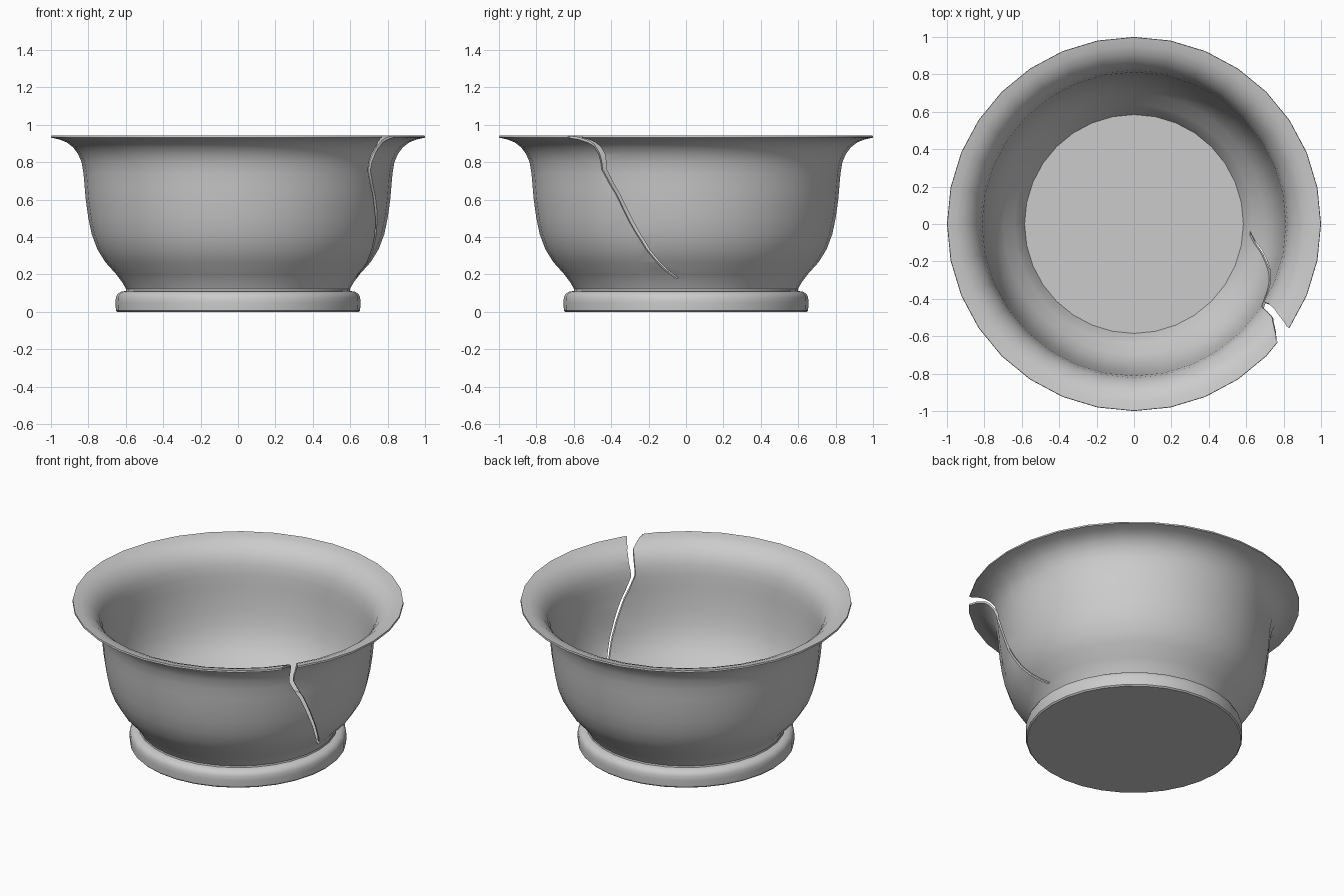
import bpy, bmesh, math
from mathutils import Vector

if "Cube" in bpy.data.objects:
    bpy.data.objects.remove(bpy.data.objects["Cube"])

SEG = 32
WALL = 0.014

# Outer wall profile (radius, height) from the waist up to the rim
outer = [(.598, .122), (.62, .16), (.65, .20), (.71, .267), (.752, .335), (.782, .415),
         (.80, .50), (.814, .60), (.82, .67), (.826, .74), (.836, .80), (.855, .845),
         (.882, .88), (.915, .906), (.955, .922), (1.0, .932)]
foot = [(0, 0), (.645, 0), (.653, .008), (.655, .05), (.653, .078), (.643, .097),
        (.625, .108), (.60, .112)]


def normal(i):
    """Outward normal of the wall profile."""
    a = Vector(outer[max(i - 1, 0)])
    b = Vector(outer[min(i + 1, len(outer) - 1)])
    d = (b - a).normalized()
    return Vector((d.y, -d.x))


def make_object(name, bm):
    bmesh.ops.recalc_face_normals(bm, faces=bm.faces[:])
    mesh = bpy.data.meshes.new(name)
    bm.to_mesh(mesh)
    bm.free()
    ob = bpy.data.objects.new(name, mesh)
    bpy.context.collection.objects.link(ob)
    return ob


# Bowl: closed profile turned around z
inner = [tuple(Vector(p) - normal(i) * WALL) for i, p in enumerate(outer)]
inner[-1] = (.998, .943)
inner[0] = (.585, .125)
profile = foot + outer + inner[::-1] + [(0, .125)]
bm = bmesh.new()
verts = [bm.verts.new((0, r, z)) for r, z in profile]
edges = [bm.edges.new(pair) for pair in zip(verts, verts[1:])]
bmesh.ops.spin(bm, geom=verts + edges, cent=(0, 0, 0), axis=(0, 0, 1),
               angle=math.tau, steps=SEG)
bmesh.ops.remove_doubles(bm, verts=bm.verts[:], dist=1e-4)
bowl = make_object("cracked_bowl", bm)

# Crack: radius, height, left angle, right angle, wall normal (r, z)
crack = [(1.08, .955, -40.2, -34.2, .15, -.99),
         (.985, .928, -39.3, -33.8, .25, -.97),
         (.90, .895, -34.2, -31.6, .5, -.85),
         (.85, .84, -33.2, -30.6, .87, -.4),
         (.825, .76, -33.0, -31.0, 1, -.1),
         (.816, .63, -27.6, -25.8, 1, -.05),
         (.788, .45, -21.3, -19.6, .97, -.2),
         (.75, .33, -16.6, -15.0, .87, -.48),
         (.665, .225, -9.8, -8.2, .8, -.6),
         (.633, .18, -5.2, -3.4, .8, -.6)]
bm = bmesh.new()
rings = []
for r, z, left, right, nr, nz in crack:
    ring = []
    for ang, off in ((left, -.05), (left, .06), (right, .06), (right, -.05)):
        a = math.radians(ang)
        rr = r + nr * off
        ring.append(bm.verts.new((rr * math.cos(a), rr * math.sin(a), z + nz * off)))
    rings.append(ring)
for a, b in zip(rings, rings[1:]):
    for k in range(4):
        n = (k + 1) % 4
        bm.faces.new((a[k], a[n], b[n], b[k]))
bm.faces.new(rings[0])
bm.faces.new(rings[-1])
bmesh.ops.triangulate(bm, faces=bm.faces[:])
cutter = make_object("crack_cutter", bm)
cutter.hide_render = True

mod = bowl.modifiers.new("crack", 'BOOLEAN')
mod.operation = 'DIFFERENCE'
mod.solver = 'EXACT'
mod.object = cutter
bpy.context.view_layer.objects.active = bowl
bowl.select_set(True)
cutter.select_set(False)
bpy.ops.object.modifier_apply(modifier=mod.name)
bpy.data.objects.remove(cutter)
bpy.ops.object.shade_smooth_by_angle(angle=math.radians(35))
